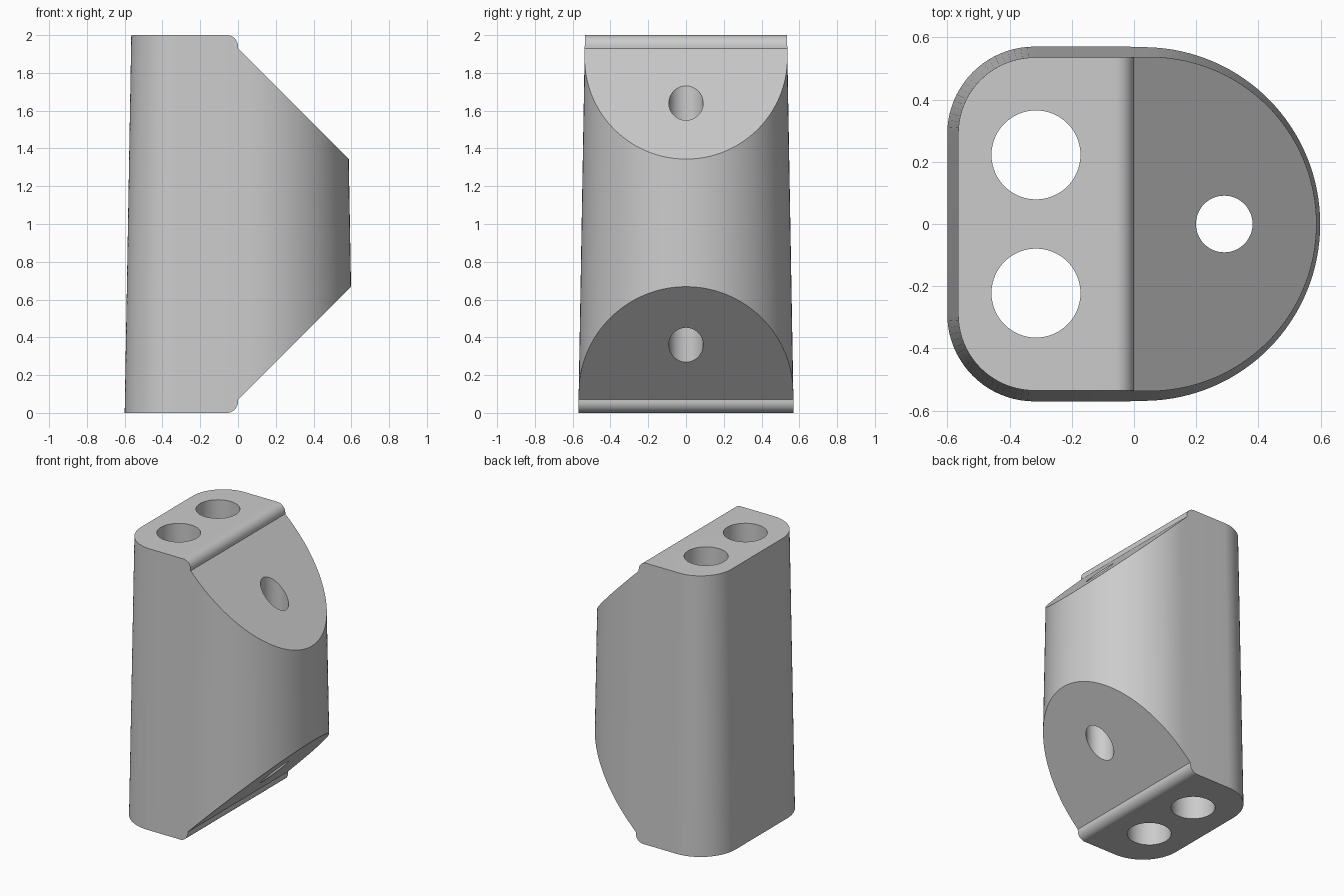
import bpy
import bmesh
from math import cos, sin, pi, radians

if "Cube" in bpy.data.objects:
    bpy.data.objects.remove(bpy.data.objects["Cube"], do_unlink=True)

grey = bpy.data.materials.new("plain_grey")
grey.use_nodes = True
GREY = (0.6, 0.6, 0.6, 1)
grey.diffuse_color = GREY
grey.node_tree.nodes["Principled BSDF"].inputs["Base Color"].default_value = GREY


def arc(cx, cy, r, start, end, steps):
    """Points along an arc, angles in degrees."""
    angles = [radians(start + (end - start) * i / steps) for i in range(steps + 1)]
    return [(cx + r * cos(a), cy + r * sin(a)) for a in angles]


def loft(name, lower, upper):
    """Solid between two matching closed loops of points."""
    bm = bmesh.new()
    a = [bm.verts.new(p) for p in lower]
    b = [bm.verts.new(p) for p in upper]
    n = len(a)
    for i in range(n):
        j = (i + 1) % n
        bm.faces.new((a[i], a[j], b[j], b[i]))
    bm.faces.new(a[::-1])
    bm.faces.new(b)
    bmesh.ops.recalc_face_normals(bm, faces=bm.faces)
    mesh = bpy.data.meshes.new(name)
    bm.to_mesh(mesh)
    bm.free()
    mesh.materials.append(grey)
    obj = bpy.data.objects.new(name, mesh)
    bpy.context.collection.objects.link(obj)
    return obj


def outline(z):
    """D-shaped plan that shrinks evenly with height."""
    inset = 0.0175 * z
    big, small = 0.57 - inset, 0.28 - inset
    pts = arc(0.04, 0, big, -90, 90, 64)
    pts += arc(-0.32, 0.29, small, 90, 180, 20)
    pts += arc(-0.32, -0.29, small, 180, 270, 20)
    return [(x, y, z) for x, y in pts]


def cut(obj, tool, operation):
    mod = obj.modifiers.new(tool.name, "BOOLEAN")
    mod.object = tool
    mod.operation = operation
    mod.solver = "EXACT"
    bpy.context.view_layer.objects.active = obj
    bpy.ops.object.modifier_apply(modifier=mod.name)
    bpy.data.objects.remove(tool, do_unlink=True)


# Tapered block, a little too tall so the side profile trims it
block = loft("drilled_block", outline(-0.1), outline(2.1))

# Side profile: flat ends, rounded lips and 45 degree slopes
lip = 0.06
side = [(-1, 0)] + arc(-lip, lip, lip, -90, 0, 10)
side += [(0, 0.07), (0.8, 0.87), (0.8, 1.13), (0, 1.93)]
side += arc(-lip, 2 - lip, lip, 0, 90, 10) + [(-1, 2)]
profile = loft("side_profile", [(x, -1, z) for x, z in side],
               [(x, 1, z) for x, z in side])
cut(block, profile, "INTERSECT")

# Two large bores and one small bore, straight through
for x, y, r in ((-0.315, 0.222, 0.143), (-0.315, -0.222, 0.143), (0.29, 0, 0.091)):
    ring = arc(x, y, r, 0, 354, 59)
    bore = loft("bore", [(px, py, -0.2) for px, py in ring],
                [(px, py, 2.2) for px, py in ring])
    cut(block, bore, "DIFFERENCE")

# Smooth walls with crisp rims
bpy.ops.object.select_all(action="DESELECT")
block.select_set(True)
bpy.context.view_layer.objects.active = block
bpy.ops.object.shade_smooth_by_angle(angle=radians(30))
